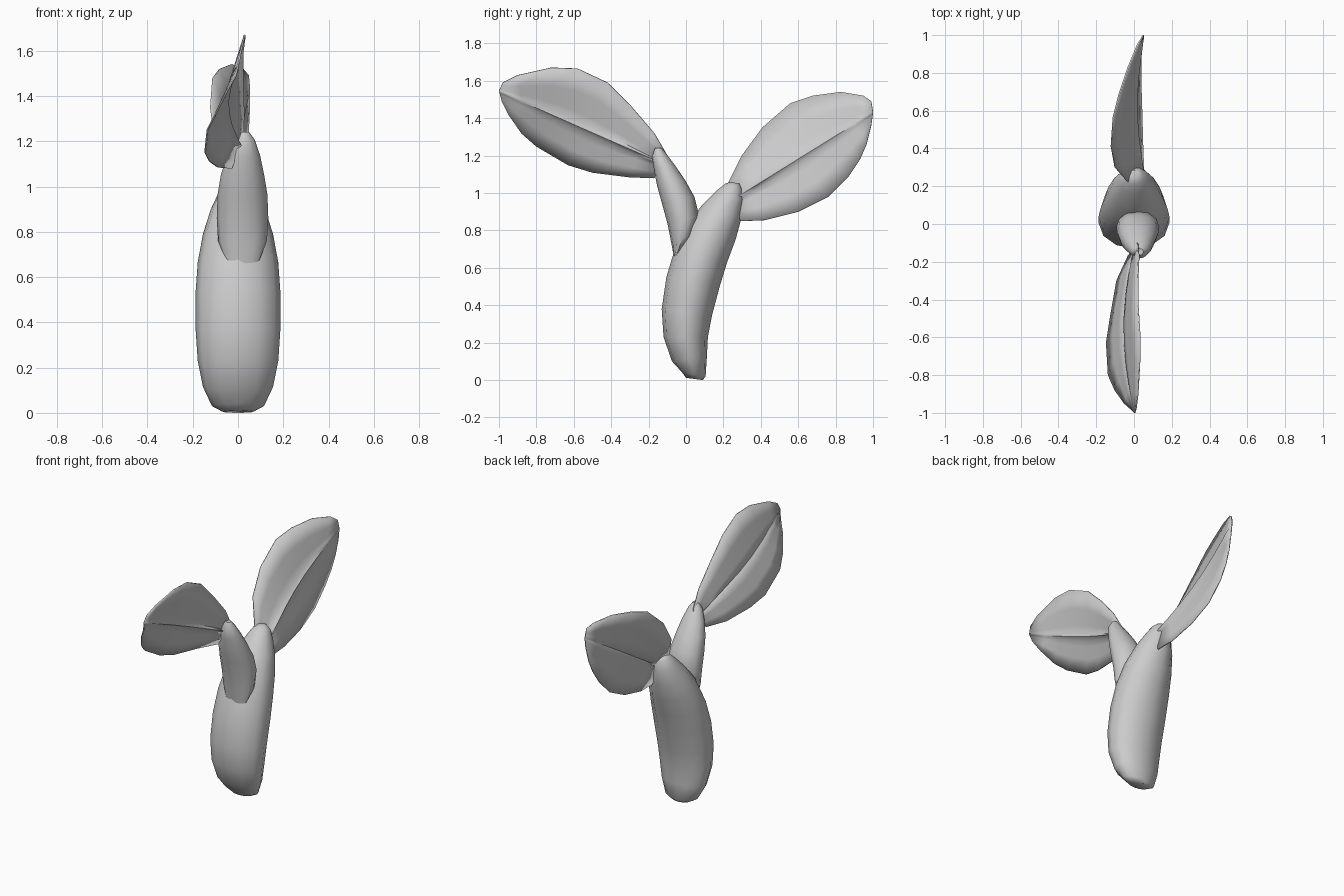
import bpy, math
from mathutils import Vector

SIDES = 12


def make_object(name, verts, faces, angle=50):
    mesh = bpy.data.meshes.new(name)
    mesh.from_pydata([tuple(v) for v in verts], [], faces)
    mesh.update()
    ob = bpy.data.objects.new(name, mesh)
    bpy.context.collection.objects.link(ob)
    bpy.ops.object.select_all(action='DESELECT')
    ob.select_set(True)
    bpy.context.view_layer.objects.active = ob
    bpy.ops.object.shade_smooth_by_angle(angle=math.radians(angle))
    return ob


def loft(name, rings):
    """Rings: (front y, front z, back y, back z, half width, centre x)."""
    verts, faces = [], []
    for fy, fz, by, bz, w, cx in rings:
        c = Vector((cx, (fy + by) / 2, (fz + bz) / 2))
        d = Vector((0, (by - fy) / 2, (bz - fz) / 2))
        for k in range(SIDES):
            a = 2 * math.pi * k / SIDES
            verts.append(c + d * math.sin(a) + Vector((w * math.cos(a), 0, 0)))
    for r in range(len(rings) - 1):
        for k in range(SIDES):
            a, b = r * SIDES + k, r * SIDES + (k + 1) % SIDES
            faces.append((a, b, b + SIDES, a + SIDES))
    faces.append(tuple(reversed(range(SIDES))))
    n = (len(rings) - 1) * SIDES
    faces.append(tuple(range(n, n + SIDES)))
    return make_object(name, verts, faces)


def leaf(name, upper, lower, base, tip, bow):
    """Thin blade between two edges with a raised tapering midrib."""
    verts, faces = [], []
    n, cols = len(upper), 9
    base, tip = Vector(base), Vector(tip)
    for i, (u, l) in enumerate(zip(upper, lower)):
        t = i / (n - 1)
        u, l = Vector(u), Vector(l)
        m = base.lerp(tip, t)
        m.x += bow * math.sin(math.pi * t)
        rib = 0.022 * (1 - t) ** 0.6
        row = [u, u.lerp(m, .4), u.lerp(m, .75), u.lerp(m, .92),
               m + Vector((rib, 0, 0)),
               l.lerp(m, .92), l.lerp(m, .75), l.lerp(m, .4), l]
        verts += row
    for i in range(n - 1):
        for j in range(cols - 1):
            a = i * cols + j
            faces.append((a, a + 1, a + cols + 1, a + cols))
    ob = make_object(name, verts, faces, 60)
    s = ob.modifiers.new("thickness", 'SOLIDIFY')
    s.thickness = 0.008
    s.offset = 0
    return ob


# Thick main stem, leaning back
loft("main_stem", [
    (0.00, 0.012, 0.09, 0.00, 0.07, 0),
    (-0.02, 0.04, 0.105, 0.02, 0.115, 0),
    (-0.075, 0.10, 0.112, 0.13, 0.155, 0),
    (-0.12, 0.23, 0.117, 0.23, 0.178, 0),
    (-0.13, 0.38, 0.14, 0.35, 0.187, 0),
    (-0.105, 0.55, 0.18, 0.50, 0.188, 0),
    (-0.06, 0.70, 0.22, 0.63, 0.178, 0),
    (0.00, 0.83, 0.265, 0.75, 0.155, 0),
    (0.09, 0.94, 0.295, 0.86, 0.12, 0),
    (0.16, 1.01, 0.31, 0.96, 0.08, 0),
    (0.21, 1.05, 0.30, 1.02, 0.052, 0),
    (0.24, 1.06, 0.285, 1.05, 0.025, 0)])

# Side shoot growing from the front of the stem
loft("side_shoot", [
    (-0.065, 0.66, -0.03, 0.69, 0.075, 0.02),
    (-0.082, 0.75, 0.045, 0.77, 0.108, 0.02),
    (-0.10, 0.84, 0.07, 0.88, 0.114, 0.02),
    (-0.13, 0.95, 0.045, 0.98, 0.11, 0.02),
    (-0.155, 1.04, -0.005, 1.07, 0.095, 0.02),
    (-0.172, 1.13, -0.06, 1.15, 0.072, 0.025),
    (-0.182, 1.20, -0.105, 1.21, 0.045, 0.03),
    (-0.165, 1.24, -0.13, 1.24, 0.02, 0.03)])

# Front leaf on the side shoot
leaf("front_leaf",
     [(.02, -.10, 1.20), (.025, -.17, 1.32), (.02, -.29, 1.46), (.02, -.42, 1.59),
      (.03, -.58, 1.665), (.03, -.72, 1.67), (.02, -.90, 1.63), (.01, -.98, 1.59)],
     [(-.03, -.17, 1.08), (-.09, -.30, 1.085), (-.125, -.50, 1.11), (-.145, -.63, 1.15),
      (-.135, -.80, 1.25), (-.10, -.88, 1.32), (-.05, -.95, 1.42), (-.01, -.985, 1.49)],
     (0, -.13, 1.16), (0.003, -1.0, 1.545), -.06)

# Back leaf on the main stem
leaf("back_leaf",
     [(-.03, .22, 1.04), (-.10, .30, 1.20), (-.12, .41, 1.35), (-.11, .56, 1.48),
      (-.08, .68, 1.52), (-.03, .83, 1.54), (.02, .95, 1.52), (.045, .99, 1.49)],
     [(.05, .29, .85), (.045, .42, .855), (.04, .60, .90), (.035, .76, .98),
      (.035, .87, 1.09), (.04, .93, 1.18), (.045, .965, 1.26), (.05, .99, 1.36)],
     (.03, .26, .97), (.05, 1.0, 1.43), -.04)
